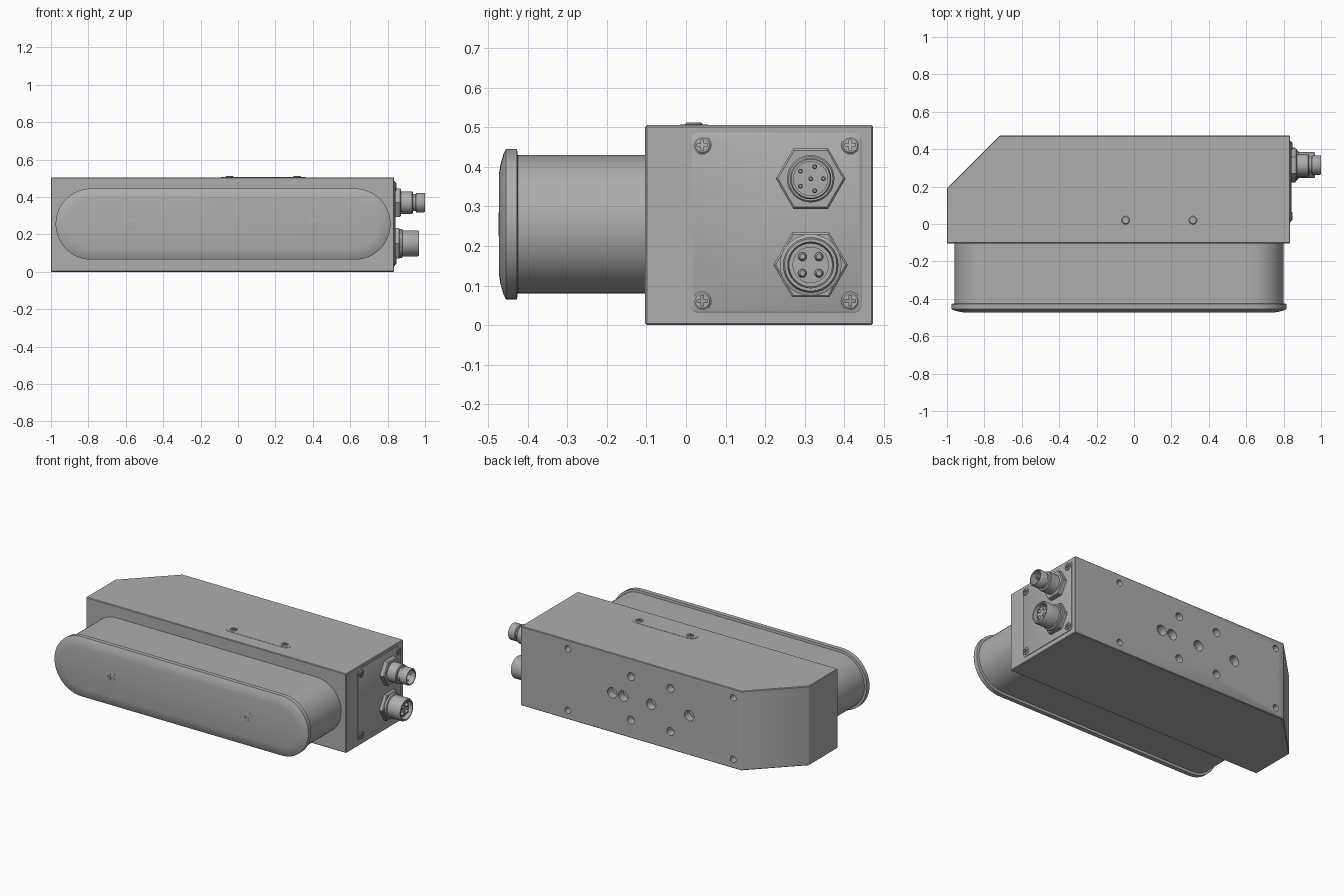
import bpy, bmesh, math
from mathutils import Matrix, Vector

if "Cube" in bpy.data.objects:
    bpy.data.objects.remove(bpy.data.objects["Cube"], do_unlink=True)

grey = bpy.data.materials.new("housing grey")
grey.use_nodes = True
GREY = (0.42, 0.42, 0.42, 1)
grey.diffuse_color = GREY
grey.node_tree.nodes["Principled BSDF"].inputs["Base Color"].default_value = GREY

# Local axes (x, y, outward) of each face of the model
FACES = {
    "front": ((1, 0, 0), (0, 0, 1), (0, -1, 0)),
    "back": ((-1, 0, 0), (0, 0, 1), (0, 1, 0)),
    "side": ((0, 1, 0), (0, 0, 1), (1, 0, 0)),
    "top": ((1, 0, 0), (0, 1, 0), (0, 0, 1)),
}


def rounded(r, hx=0, hy=0, steps=8):
    """Rounded outline: corner arcs of radius r around a core of half size hx, hy."""
    pts = []
    for q, (sx, sy) in enumerate(((1, 1), (-1, 1), (-1, -1), (1, -1))):
        for i in range(steps + 1):
            a = (q + i / steps) * math.pi / 2
            pts.append((sx * hx + r * math.cos(a), sy * hy + r * math.sin(a)))
    return pts


def hexagon(r):
    return [(r * math.cos(i * math.pi / 3), r * math.sin(i * math.pi / 3)) for i in range(6)]


def loft(name, layers, face="top", at=(0, 0, 0)):
    """Skin a list of (outline, height) layers and cap both ends."""
    bm = bmesh.new()
    rings = [[bm.verts.new((x, y, h)) for x, y in pts] for pts, h in layers]
    n = len(rings[0])
    for a, b in zip(rings, rings[1:]):
        for i in range(n):
            j = (i + 1) % n
            bm.faces.new((a[i], a[j], b[j], b[i]))
    bm.faces.new(rings[0][::-1])
    bm.faces.new(rings[-1])
    bmesh.ops.remove_doubles(bm, verts=bm.verts, dist=1e-5)
    bmesh.ops.recalc_face_normals(bm, faces=bm.faces)
    rot = Matrix([Vector(c) for c in FACES[face]]).transposed().to_4x4()
    bm.transform(Matrix.Translation(at) @ rot)
    mesh = bpy.data.meshes.new(name)
    bm.to_mesh(mesh)
    bm.free()
    mesh.materials.append(grey)
    obj = bpy.data.objects.new(name, mesh)
    bpy.context.collection.objects.link(obj)
    return obj


def turned(name, profile, face, at, steps=8):
    return loft(name, [(rounded(r, steps=steps), h) for r, h in profile], face, at)


def bake(obj):
    """Apply the object's modifiers."""
    graph = bpy.context.evaluated_depsgraph_get()
    mesh = bpy.data.meshes.new_from_object(obj.evaluated_get(graph))
    obj.modifiers.clear()
    obj.data = mesh


def cut(obj, cutters):
    for c in cutters:
        c.hide_render = True
        mod = obj.modifiers.new("cut", "BOOLEAN")
        mod.operation, mod.solver, mod.object = "DIFFERENCE", "EXACT", c
    bake(obj)
    for c in cutters:
        bpy.data.objects.remove(c, do_unlink=True)


def screw(name, face, at, r=0.024, h=0.006):
    """Low domed screw head with a cross recess."""
    head = turned(name, [(r, -0.002), (r, h * 0.5), (r * 0.8, h)], face, at, 6)
    a, b = r * 0.6, r * 0.16
    cross = [(a, -b), (a, b), (b, b), (b, a), (-b, a), (-b, b),
             (-a, b), (-a, -b), (-b, -b), (-b, -a), (b, -a), (b, -b)]
    cut(head, [loft("cross_cutter", [(cross, 0), (cross, 0.05)], face, at)])


TOP, END, BACK, MID = 0.505, 0.835, 0.472, 0.2525

# Main housing with one cut-off rear corner
plan = [(-1, -0.103), (END, -0.103), (END, BACK), (-0.72, BACK), (-1, 0.19)]
housing = loft("housing", [(plan, 0), (plan, TOP)])
bev = housing.modifiers.new("edge", "BEVEL")
bev.width, bev.segments = 0.004, 1
bake(housing)

# Mounting holes in the back: (x, height offset from the middle, radius)
holes = [(x, 0, 0.033) for x in (0.19, 0.112, -0.085, -0.353)]
holes += [(x, s * 0.138, 0.025) for x in (0.058, -0.22) for s in (-1, 1)]
holes += [(x, s * 0.196, 0.02) for x in (0.503, -0.663) for s in (-1, 1)]
cut(housing, [turned("hole_cutter", [(r, -0.05), (r, 0.05)], "back", (x, BACK, MID + dz), 6)
              for x, dz, r in holes])

# Pill-shaped barrel and flanged front cap
HALF, CX = 0.705, -0.08
pill = rounded(0.175, HALF, steps=16)
loft("barrel", [(pill, 0.09), (pill, 0.432)], "front", (CX, 0, 0.255))
cap_layers = [(0.175, 0.425), (0.19, 0.427), (0.19, 0.455), (0.178, 0.461), (0.15, 0.469), (0.13, 0.472)]
loft("front_cap", [(rounded(r, HALF, steps=16), h) for r, h in cap_layers], "front", (CX, 0, 0.255))
for x in (-0.565, 0.40):
    screw("cap_screw", "front", (x, -0.472, 0.255), 0.03, 0.002)

# Thin access cover on top
cover = rounded(0.035, 0.19, 0)
loft("top_cover", [(cover, -0.002), (cover, 0.0015)], "top", (0.135, 0.02, TOP))
for x in (-0.045, 0.315):
    screw("cover_screw", "top", (x, 0.02, TOP), 0.022, 0.007)

# Connector end plate with corner screws
layers = [(rounded(0.02, 0.197, 0.207), -0.002), (rounded(0.02, 0.197, 0.207), 0.003),
          (rounded(0.015, 0.197, 0.207), 0.006)]
loft("end_plate", layers, "side", (END, 0.2275, 0.258))
for y in (0.041, 0.415):
    for z in (0.061, 0.455):
        screw("plate_screw", "side", (END + 0.005, y, z), 0.023, 0.007)


def connector(name, z, nut_r, nut_h, profile, floor, pins, pin_r):
    """Hex nut, hollow turned socket and contact pins."""
    at = (END, 0.315, z)
    loft(name + "_nut", [(hexagon(nut_r), 0), (hexagon(nut_r), nut_h * 0.85),
                         (hexagon(nut_r * 0.94), nut_h)], "side", at)
    turned(name + "_socket", profile, "side", at)
    for y, dz in pins:
        turned(name + "_pin", [(pin_r, floor - 0.01), (pin_r, floor + 0.02), (pin_r * 0.6, floor + 0.028)],
               "side", (END, 0.315 + y, z + dz), 4)


ring = [(0.032 * math.cos(i * math.tau / 5), 0.032 * math.sin(i * math.tau / 5)) for i in range(5)]
connector("upper", 0.37, 0.088, 0.036,
          [(0.06, 0), (0.06, 0.095), (0.056, 0.1), (0.045, 0.1), (0.045, 0.115), (0.052, 0.118),
           (0.052, 0.16), (0.049, 0.165), (0.043, 0.165), (0.043, 0.11)],
          0.11, ring + [(0, 0)], 0.006)
square = [(y * 0.021, z * 0.021) for y in (-1, 1) for z in (-1, 1)]
connector("lower", 0.152, 0.094, 0.03,
          [(0.078, 0), (0.078, 0.042), (0.07, 0.045), (0.07, 0.125), (0.066, 0.133),
           (0.058, 0.133), (0.055, 0.09), (0.046, 0.09), (0.046, 0.115)],
          0.1, square, 0.011)

# Smooth round parts while keeping hard edges
bpy.ops.object.select_all(action="DESELECT")
for obj in bpy.context.collection.objects:
    if obj.type == "MESH":
        obj.select_set(True)
        bpy.context.view_layer.objects.active = obj
bpy.ops.object.shade_smooth_by_angle(angle=math.radians(32))
